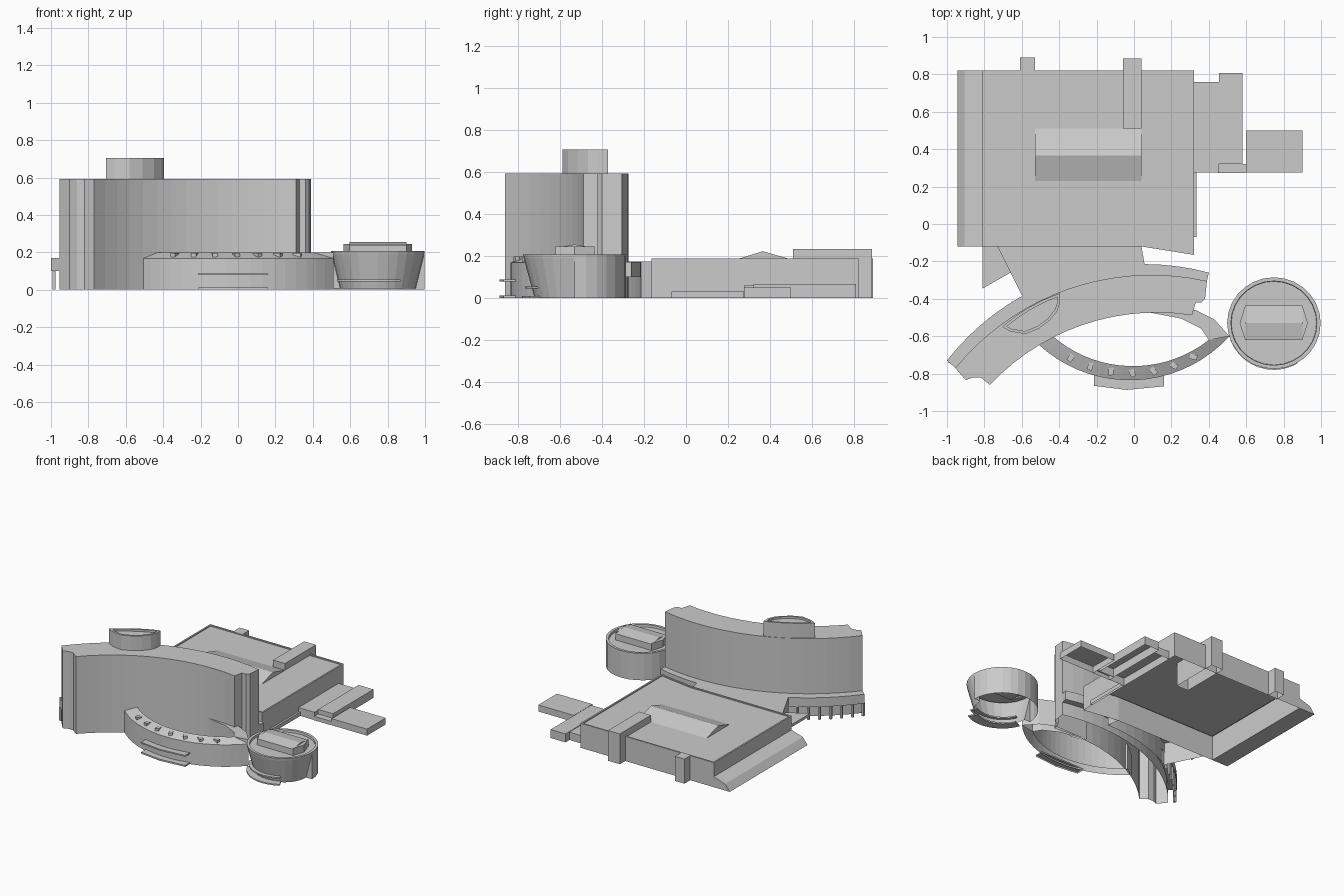
import bpy, bmesh
from math import sin, cos, pi, atan2, hypot
from mathutils import Vector

if "Cube" in bpy.data.objects:
    bpy.data.objects.remove(bpy.data.objects["Cube"])


def loft(name, rings, top=True, bottom=False, rim=0, drop=0.012):
    """Skin closed 3D rings from bottom to top; optional caps and parapet rim."""
    bm = bmesh.new()
    rows = [[bm.verts.new(p) for p in r] for r in rings]
    n = len(rows[0])
    for a, b in zip(rows, rows[1:]):
        for i in range(n):
            j = (i + 1) % n
            bm.faces.new((a[i], a[j], b[j], b[i]))
    cap = bm.faces.new(rows[-1]) if top else None
    if bottom:
        bm.faces.new(rows[0][::-1])
    bmesh.ops.recalc_face_normals(bm, faces=bm.faces)
    if rim and cap:
        bm.normal_update()
        if cap.normal.z < 0:
            bmesh.ops.reverse_faces(bm, faces=bm.faces)
        bmesh.ops.inset_region(bm, faces=[cap], thickness=rim, use_even_offset=True)
        ext = bmesh.ops.extrude_face_region(bm, geom=[cap])
        vs = [v for v in ext["geom"] if isinstance(v, bmesh.types.BMVert)]
        bmesh.ops.translate(bm, vec=(0, 0, -drop), verts=vs)
        if cap.is_valid:
            bmesh.ops.delete(bm, geom=[cap], context='FACES_ONLY')
    me = bpy.data.meshes.new(name)
    bm.to_mesh(me)
    bm.free()
    ob = bpy.data.objects.new(name, me)
    bpy.context.collection.objects.link(ob)
    return ob


def prism(name, pts, z0, z1, **kw):
    return loft(name, [[(x, y, z) for x, y in pts] for z in (z0, z1)], **kw)


def box(name, x0, x1, y0, y1, z0, z1, **kw):
    return prism(name, [(x0, y0), (x1, y0), (x1, y1), (x0, y1)], z0, z1, **kw)


def arc(p, q, r, n):
    """n+1 points on the circle through p, q, r, running from p to r."""
    (ax, ay), (bx, by), (cx, cy) = p, q, r
    d = 2 * (ax * (by - cy) + bx * (cy - ay) + cx * (ay - by))
    a2, b2, c2 = ax * ax + ay * ay, bx * bx + by * by, cx * cx + cy * cy
    ux = (a2 * (by - cy) + b2 * (cy - ay) + c2 * (ay - by)) / d
    uy = (a2 * (cx - bx) + b2 * (ax - cx) + c2 * (bx - ax)) / d
    R = hypot(ax - ux, ay - uy)
    t0, t1 = atan2(ay - uy, ax - ux), atan2(cy - uy, cx - ux)
    dt = (t1 - t0 + pi) % (2 * pi) - pi
    return [(ux + R * cos(t0 + dt * i / n), uy + R * sin(t0 + dt * i / n)) for i in range(n + 1)]


def along_x(name, profile, x0, x1, inset=0):
    """Extrude a (y, z) profile along x."""
    return loft(name, [[(x, y, z) for y, z in profile] for x in (x0, x1)], bottom=True)


# Rear block with parapet, gabled skylight and rear stair boxes
prism("rear_block", [(-.81, -.12), (.04, -.12), (.32, -.165), (.32, .82), (-.81, .82)],
      0, .188, rim=.012, drop=.008)
along_x("roof_gable", [(.23, .18), (.51, .18), (.365, .222)], -.53, .04)
box("rear_roof_box", -.06, .04, .51, .885, 0, .232)
box("rear_stair_box", -.61, -.53, .81, .89, 0, .188)

# Sloping terrace along the left side of the rear block
loft("side_terrace", [[(x, y, z) for x, z in ((-.81, 0), (-.945, 0), (-.905, .05), (-.81, .08))]
                      for y in (-.12, .82)], bottom=True)

# Low annexes on the right
box("annex_inner", .32, .455, .275, .76, 0, .06)
box("annex_outer", .455, .58, .32, .808, 0, .065)
box("annex_link", .45, .6, .272, .32, 0, .03)
box("annex_slab", .6, .9, .275, .5, 0, .05)
box("side_plinth", .32, .335, -.07, .275, 0, .03)

# Curved tower
back = arc((-.955, -.77), (-.4, -.365), (.39, -.305), 18)
front = arc((.31, -.488), (-.395, -.588), (-.77, -.86), 14)
right_end = [(.38, -.40), (.36, -.42), (.33, -.42)]
left_end = [(-.82, -.82), (-.86, -.82), (-.90, -.835)]
prism("curved_tower", back + right_end + front + left_end, 0, .592)

# Podium gallery behind the tower, carried on columns
outer = arc((-1, -.73), (-.5, -.335), (.4, -.26), 18)
prism("rear_gallery", outer + back[::-1], .10, .17, bottom=True)
for i in range(8):
    x, y = arc((-.985, -.735), (-.5, -.343), (.39, -.268), 20)[i]
    box("gallery_column", x - .008, x + .008, y - .008, y + .008, 0, .10)

# Link between tower and rear block, plus a triangular canopy
prism("link_block", [(-.73, -.12), (.04, -.12)] +
      [p for p in outer[::-1] if -.58 < p[0] < .06] + [(-.595, -.39)], 0, .172)
prism("corner_canopy", [(-.81, -.12), (-.81, -.345), (-.66, -.26), (-.73, -.12)],
      .10, .12, bottom=True)

# Tower rooftop lantern with rim
lens = arc((-.395, -.37), (-.56, -.445), (-.705, -.55), 8) + \
    [(-.66, -.575), (-.58, -.588), (-.51, -.56), (-.45, -.515), (-.41, -.465), (-.395, -.42)]
prism("roof_lantern", lens, .59, .705, rim=.015, drop=.015)

# Crescent lobby with sloping roof
o = arc((-.515, -.64), (0, -.835), (.51, -.60), 18)
i_ = arc((-.44, -.595), (0, -.76), (.40, -.62), 18)
ring = o + i_[::-1]
low = [(x, y, 0) for x, y in ring]
high = [(x, y, .168) for x, y in o] + [(x, y, .2) for x, y in i_[::-1]]
bm = bmesh.new()
lo, hi = [bm.verts.new(p) for p in low], [bm.verts.new(p) for p in high]
n = len(ring)
for k in range(n):
    bm.faces.new((lo[k], lo[(k + 1) % n], hi[(k + 1) % n], hi[k]))
for k in range(18):
    bm.faces.new((hi[k], hi[k + 1], hi[n - 2 - k], hi[n - 1 - k]))
bmesh.ops.recalc_face_normals(bm, faces=bm.faces)
me = bpy.data.meshes.new("crescent_lobby")
bm.to_mesh(me)
bm.free()
bpy.context.collection.objects.link(bpy.data.objects.new("crescent_lobby", me))
prism("lobby_wing", [(.04, -.465), (.25, -.505), (.36, -.56), (.40, -.62), (.51, -.60),
                     (.43, -.51), (.33, -.46)], 0, .2)

# Lobby skylights
for k in (3, 5, 7, 9, 11, 13, 15):
    a, b = Vector(o[k]), Vector(i_[k])
    u = (b - a).normalized()
    v = Vector((-u.y, u.x))
    c = (a + b) / 2
    q = [c + u * s * .02 + v * t * .014 for s, t in ((-1, -1), (1, -1), (1, 1), (-1, 1))]
    prism("lobby_skylight", [tuple(p) for p in q], .165, .196)

# Entrance canopy and step
entry = [(-.215, -.80), (-.215, -.865), (-.04, -.887), (.16, -.868), (.16, -.80)]
prism("entrance_canopy", entry, .078, .088, bottom=True)
prism("entrance_step", entry, 0, .012)

# Round pavilion: straight back half, tapering front half
CX, CY, N = .748, -.53, 28
ang = [2 * pi * k / N for k in range(N // 2 + 1)] + [pi + 2 * pi * k / N for k in range(N // 2 + 1)]
top = [(CX + .25 * cos(t) * (1 if k <= N // 2 else .999), CY + .245 * sin(t), .2)
       for k, t in enumerate(ang)]
bot = [(CX + (.25 if k <= N // 2 else .2) * cos(t), CY + (.245 if k <= N // 2 else .19) * sin(t), 0)
       for k, t in enumerate(ang)]
loft("round_pavilion", [bot, top], top=False)
circ = [2 * pi * k / N for k in range(N)]


def circle(r, z):
    return [(CX + r * cos(t), CY + r * .98 * sin(t), z) for t in circ]


loft("pavilion_rim", [circle(.248, .19), circle(.25, .207), circle(.23, .207), circle(.228, .19)])

# Pavilion rooftop unit with a shallow ridge
loft("pavilion_roof_unit", [[(x, y, z) for y, z in ((-.62, .18), (-.62, .238), (-.53, .254),
                                                   (-.435, .238), (-.435, .18))] for x in (.595, .9)],
     bottom=True)
for s, x0, x1 in ((-1, .595, .565), (1, .9, .93)):
    prism("roof_unit_end", [(x0, -.62), (x1, -.53), (x0, -.435)], .18, .245)

# Pavilion ledge and base step across the front
sweep = [pi * 1.12 + pi * .55 * k / 10 for k in range(11)]
for name, r, z0, z1 in (("pavilion_ledge", .235, .045, .055), ("pavilion_step", .25, 0, .01)):
    pts = [(CX + r * cos(t), CY + r * sin(t)) for t in sweep] + \
          [(CX + .19 * cos(t), CY + .18 * sin(t)) for t in sweep[::-1]]
    prism(name, pts, z0, z1, bottom=True)
